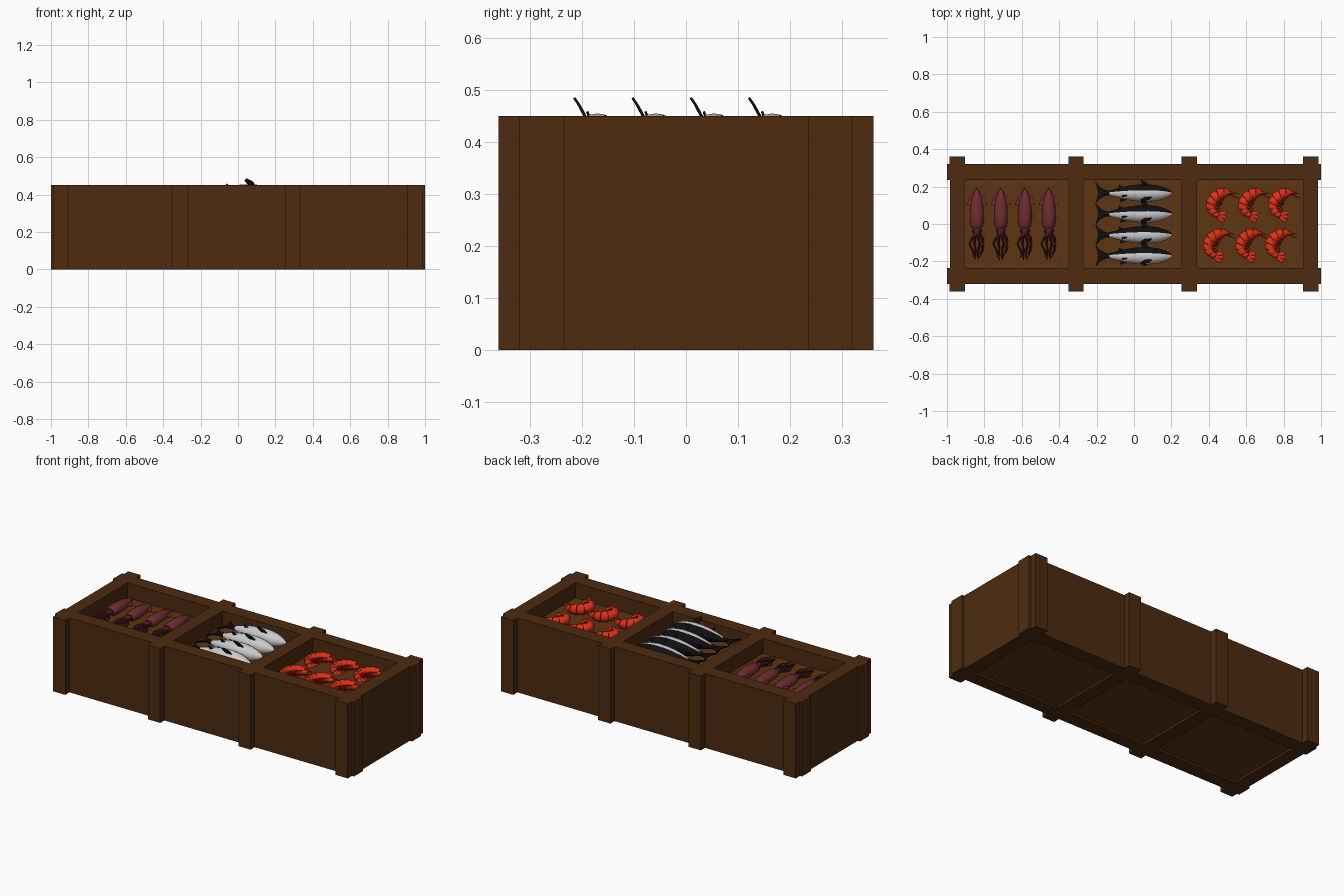
import bpy, bmesh, math
from mathutils import Vector
from math import sin, cos, pi

if "Cube" in bpy.data.objects:
    bpy.data.objects.remove(bpy.data.objects["Cube"])


def material(name, rgb):
    m = bpy.data.materials.new(name)
    m.diffuse_color = (*rgb, 1)
    m.use_nodes = True
    m.node_tree.nodes["Principled BSDF"].inputs["Base Color"].default_value = m.diffuse_color
    return m


WOOD = material("dark_wood", (0.075, 0.024, 0.005))
FLOOR = material("floor_wood", (0.11, 0.035, 0.006))
MANTLE = material("squid_skin", (0.16, 0.026, 0.03))
ARM = material("squid_arm", (0.085, 0.014, 0.018))
BLACK = material("fish_black", (0.005, 0.005, 0.006))
WHITE = material("fish_white", (0.62, 0.62, 0.64))
RED = material("shrimp_red", (0.72, 0.03, 0.008))
DEEP = material("shrimp_dark", (0.4, 0.012, 0.004))
FLOOR_Z = 0.36


def finish(bm, name, mats, loc=(0, 0, 0), smooth=True):
    bmesh.ops.recalc_face_normals(bm, faces=bm.faces)
    for f in bm.faces:
        f.smooth = smooth
    me = bpy.data.meshes.new(name)
    bm.to_mesh(me)
    bm.free()
    for m in mats:
        me.materials.append(m)
    if smooth:
        me.set_sharp_from_angle(angle=math.radians(40))
    ob = bpy.data.objects.new(name, me)
    ob.location = loc
    bpy.context.collection.objects.link(ob)
    return ob


def box(name, x0, x1, y0, y1, z0, z1, mat):
    bm = bmesh.new()
    bmesh.ops.create_cube(bm, size=1)
    for v in bm.verts:
        v.co = (x0 + (v.co.x + .5) * (x1 - x0), y0 + (v.co.y + .5) * (y1 - y0),
                z0 + (v.co.z + .5) * (z1 - z0))
    return finish(bm, name, [mat], smooth=False)


def tube(bm, pts, radii, n=10, tall=1.0, mat=0):
    """Loft of elliptical rings along a path lying mostly in the xy plane."""
    pts = [Vector(p) for p in pts]
    rings = []
    for i, p in enumerate(pts):
        t = pts[min(i + 1, len(pts) - 1)] - pts[max(i - 1, 0)]
        side = t.cross(Vector((0, 0, 1))).normalized()
        up = side.cross(t).normalized()
        rings.append([bm.verts.new(p + radii[i] * (side * cos(2 * pi * k / n) + up * tall * sin(2 * pi * k / n)))
                      for k in range(n)])
    faces = [bm.faces.new(rings[0]), bm.faces.new(rings[-1])]
    for a, b in zip(rings, rings[1:]):
        faces += [bm.faces.new((a[k], a[(k + 1) % n], b[(k + 1) % n], b[k])) for k in range(n)]
    for f in faces:
        f.material_index = mat
    return faces


def plate(bm, pts, thick, mat=0):
    """Thin fin from an outline, thickened along a vector."""
    d = Vector(thick) / 2
    a = [bm.verts.new(Vector(p) - d) for p in pts]
    b = [bm.verts.new(Vector(p) + d) for p in pts]
    n = len(a)
    faces = [bm.faces.new(a), bm.faces.new(b)]
    faces += [bm.faces.new((a[k], a[(k + 1) % n], b[(k + 1) % n], b[k])) for k in range(n)]
    for f in faces:
        f.material_index = mat


def repeat(ob, name, places):
    ob.name = name + "_1"
    ob.location = places[0]
    for i, p in enumerate(places[1:], 2):
        c = ob.copy()
        c.name = f"{name}_{i}"
        c.location = p
        bpy.context.collection.objects.link(c)


# Crate walls, dividers and battens
H = 0.45
for s, n in ((-1, "front"), (1, "back")):
    y0, y1 = sorted((s * .235, s * .32))
    box(n + "_wall", -.985, .985, y0, y1, 0, H, WOOD)
    b0, b1 = sorted((s * .32, s * .36))
    for i, x in enumerate((-.945, -.31, .295, .945)):
        box(f"{n}_batten_{i+1}", x - .041, x + .041, b0, b1, 0, H, WOOD)
for s, n in ((-1, "left"), (1, "right")):
    x0, x1 = sorted((s * .905, s * .985))
    box(n + "_wall", x0, x1, -.235, .235, 0, H, WOOD)
    x0, x1 = sorted((s * .985, s * 1.0))
    for t, m in ((-1, "front"), (1, "back")):
        y0, y1 = sorted((t * .235, t * .32))
        box(f"{n}_{m}_batten", x0, x1, y0, y1, 0, H, WOOD)
for i, x in enumerate((-.31, .295)):
    box(f"divider_{i+1}", x - .041, x + .041, -.235, .235, 0, H, WOOD)
for n, x0, x1 in (("left", -.905, -.351), ("middle", -.269, .254), ("right", .336, .905)):
    box(n + "_compartment_floor", x0, x1, -.235, .235, .012, FLOOR_Z, FLOOR)

# Squid: mantle, side fins, head, eyes and wavy arms
bm = bmesh.new()
tube(bm, [(0, y, 0) for y in (.192, .17, .13, .08, .03, -.01, -.022)],
     [.002, .014, .028, .036, .037, .033, .024], 12, .8)
for s in (-1, 1):
    plate(bm, [(s * .008, .182, 0), (s * .034, .148, 0), (s * .055, .105, 0), (s * .03, .098, 0)], (0, 0, .006))
    tube(bm, [(s * .019, y, 0) for y in (-.026, -.032, -.042, -.048)], [.001, .007, .007, .001], 6, 1, 1)
tube(bm, [(0, y, 0) for y in (-.015, -.03, -.045, -.06)], [.016, .02, .02, .012], 10, .8, 1)
for k in range(8):
    u = (k % 4 - 1.5) / 1.5
    low = -.008 if k < 4 else .006
    end = -.165 - .035 * (1 - abs(u)) if k < 4 else -.2 + .02 * abs(u)
    pts, rad = [], []
    for i in range(9):
        t = i / 8
        x = u * (.011 + .02 * sin(pi * min(t * 1.15, 1)) + .008 * t) + .004 * sin(9 * t + 2 * k)
        pts.append((x, -.05 + (end + .05) * t, low - .012 * t))
        rad.append(.0062 * (1 - .75 * t))
    tube(bm, pts, rad, 6, 1, 1)
squid = finish(bm, "squid", [MANTLE, ARM])
repeat(squid, "squid", [(x, 0, FLOOR_Z + .03) for x in (-.84, -.712, -.583, -.455)])

# Fish lying on its side: back toward +y, head toward +x
bm = bmesh.new()
xs = (-.16, -.13, -.09, -.04, .02, .08, .13, .165, .19, .206)
rs = (.011, .014, .025, .037, .045, .046, .04, .029, .017, .004)
body = tube(bm, [(x, 0, 0) for x in xs], rs, 20, 1)
for f in body:
    c = f.calc_center_median()
    r = max(abs(c.y), math.hypot(c.y, c.z), .001)
    f.material_index = 0 if (c.y / r > .18 or c.x < -.13 or c.x > .2) else 1
plate(bm, [(-.14, .009, 0), (-.18, .03, .002), (-.207, .06, 0), (-.19, .0, 0),
           (-.207, -.06, 0), (-.18, -.03, .002), (-.14, -.009, 0)], (0, 0, .006))
plate(bm, [(.085, .04, 0), (.065, .06, 0), (.035, .07, 0), (.045, .04, 0)], (0, 0, .006))
plate(bm, [(-.055, .03, 0), (-.08, .046, 0), (-.085, .02, 0)], (0, 0, .005))
plate(bm, [(-.03, -.035, 0), (-.075, -.048, 0), (-.07, -.025, 0)], (0, 0, .005))
# Raised pectoral fins, one on each flank, and a small rear one
plate(bm, [(.095, -.02, .034), (.08, -.034, .06), (.045, -.045, .076), (.035, -.038, .066), (.06, -.022, .036)],
      (0, .004, .003))
plate(bm, [(.095, -.034, -.02), (.05, -.055, -.03), (.06, -.034, -.02)], (0, .003, .003))
plate(bm, [(-.03, -.012, .03), (-.065, -.02, .05), (-.06, -.012, .025)], (0, .004, .002))
tube(bm, [(.16, -.004, z + .0) for z in (.02,)] + [(.168, -.004, .02), (.174, -.004, .02)],
     [.002, .006, .002], 6, 1)
fish = finish(bm, "fish", [BLACK, WHITE])
repeat(fish, "fish", [(0, y, FLOOR_Z + .049) for y in (.166, .054, -.058, -.17)])

# Shrimp: overlapping shell segments on a curl, head, tail fan, legs, feelers
bm = bmesh.new()
curl = [(.135, .165), (.1, .168), (.07, .158), (.045, .137), (.03, .11), (.029, .083), (.043, .06), (.065, .046)]
size = [.012, .026, .029, .029, .027, .024, .02, .014]
for i in range(len(curl) - 1):
    a, b = Vector((*curl[i], 0)), Vector((*curl[i + 1], 0))
    r0, r1 = size[i], size[i + 1]
    d = b - a
    tube(bm, [a - d * .12, a + d * .1, a + d * .6, b + d * .1, b + d * .2],
         [r0 * .8, r0 * .95, (r0 + r1) / 2 * 1.06, r1 * 1.08, r1 * .8], 12, 1)
    m = (a + b) / 2
    inward = (Vector((.09, .105, 0)) - m).normalized()
    for z in (-.01, .01):
        p = m + inward * r1 * .7 + Vector((0, 0, z))
        tube(bm, [p, p + inward * .018 + d * .2, p + inward * .032 + d * .1 + Vector((0, 0, -.008))],
             [.005, .004, .0015], 5, 1, 1)
for ang in (-28, 0, 28):
    t = math.radians(ang - 12)
    d = Vector((cos(t), sin(t), 0))
    p = Vector((.058, .046, 0))
    tube(bm, [p, p + d * .02, p + d * .042, p + d * .055], [.006, .012, .012, .003], 8, .5)
tube(bm, [(.125, .17, .008), (.145, .168, .012), (.168, .16, .014)], [.008, .005, .001], 6, 1)
for s in (-1, 1):
    tube(bm, [(.128, .163, .01 * s), (.15, .155 + .006 * s, .012 * s), (.175, .15 + .012 * s, .008 * s)],
         [.003, .002, .001], 5, 1, 1)
    tube(bm, [(.118, .158, .017 * s), (.124, .158, .018 * s), (.13, .158, .017 * s)], [.001, .006, .001], 6, 1, 1)
shrimp = finish(bm, "shrimp", [RED, DEEP])
repeat(shrimp, "shrimp", [(x, y, FLOOR_Z + .033) for xs_, y in (((.383, .555, .715), .0), ((.367, .54, .7), -.216))
                          for x in xs_])
